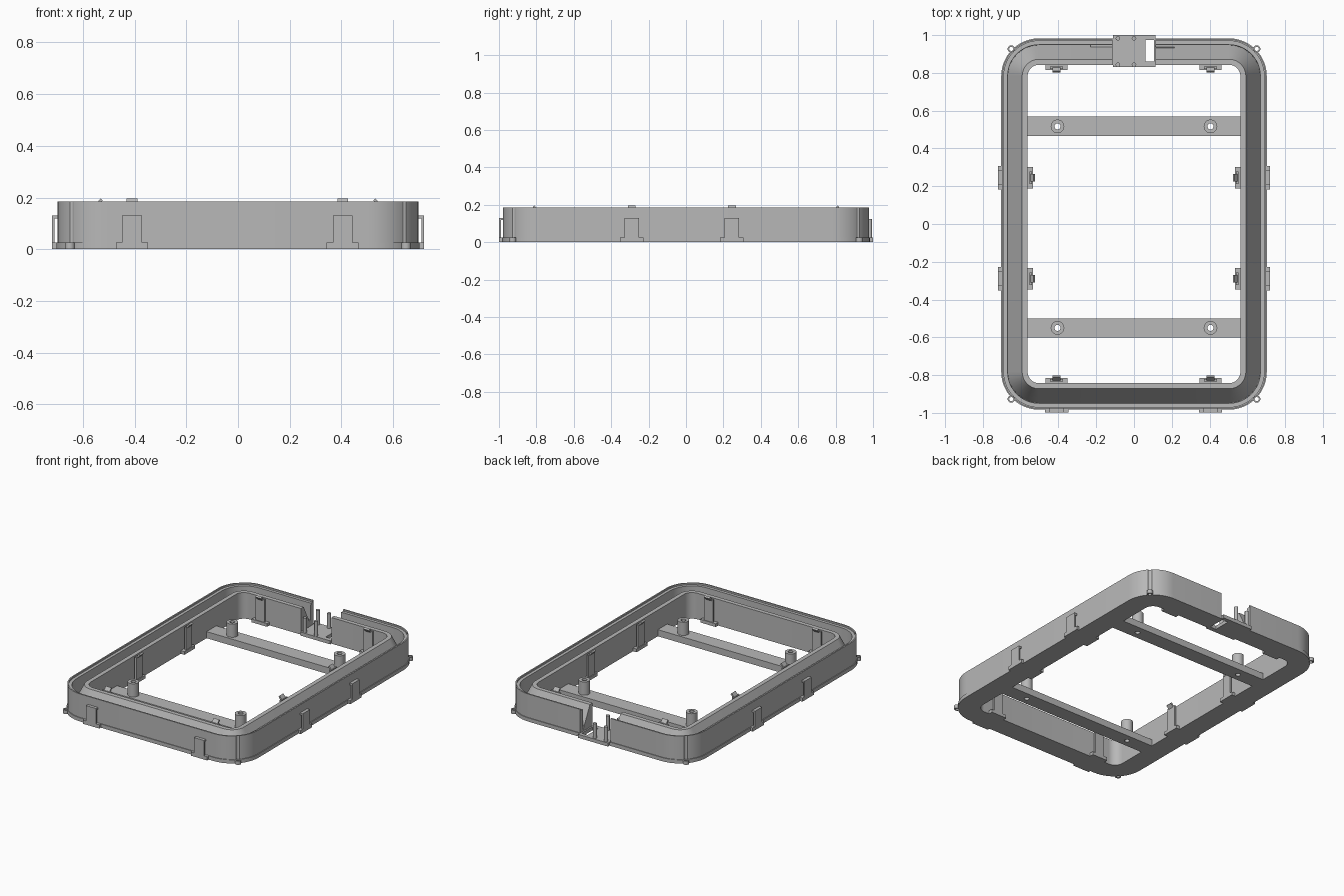
import bpy, bmesh, math
from mathutils import Vector

old = bpy.data.objects.get("Cube")
if old:
    bpy.data.objects.remove(old, do_unlink=True)

grey = bpy.data.materials.new("plain grey")
grey.use_nodes = True
grey.diffuse_color = (0.48, 0.48, 0.48, 1)
grey.node_tree.nodes["Principled BSDF"].inputs["Base Color"].default_value = (0.48, 0.48, 0.48, 1)


def make(name, bm):
    bmesh.ops.recalc_face_normals(bm, faces=bm.faces)
    mesh = bpy.data.meshes.new(name)
    bm.to_mesh(mesh)
    bm.free()
    mesh.materials.append(grey)
    ob = bpy.data.objects.new(name, mesh)
    bpy.context.collection.objects.link(ob)
    return ob


def box(name, x, y, z):
    """Box from (low, high) pairs; the pairs may come in either order."""
    bm = bmesh.new()
    bmesh.ops.create_cube(bm, size=1)
    for v in bm.verts:
        v.co = Vector([(r[0] + r[1]) / 2 + c * abs(r[1] - r[0]) for r, c in zip((x, y, z), v.co)])
    return make(name, bm)


def rod(name, x, y, r, z0, z1):
    bm = bmesh.new()
    bmesh.ops.create_cone(bm, cap_ends=True, segments=24, radius1=r, radius2=r, depth=z1 - z0)
    bmesh.ops.translate(bm, verts=bm.verts, vec=(x, y, (z0 + z1) / 2))
    return make(name, bm)


def sweep(name, profile, path, closed_path=True):
    """Loft a closed profile of (inset, z) along path(inset)."""
    bm = bmesh.new()
    loops = [[bm.verts.new((px, py, z)) for px, py in path(d)] for d, z in profile]
    for a, b in zip(loops, loops[1:] + loops[:1]):
        n = len(a)
        for i in range(n):
            bm.faces.new((a[i], a[(i + 1) % n], b[(i + 1) % n], b[i]))
    return make(name, bm)


def cut(ob, cutters):
    """Subtract the cutters, bake the result and remove the cutters."""
    for c in cutters:
        c.hide_render = True
        m = ob.modifiers.new("cut", 'BOOLEAN')
        m.operation, m.solver, m.object = 'DIFFERENCE', 'EXACT', c
    bpy.context.view_layer.update()
    baked = bpy.data.meshes.new_from_object(ob.evaluated_get(bpy.context.evaluated_depsgraph_get()))
    ob.modifiers.clear()
    ob.data = baked
    for c in cutters:
        bpy.data.objects.remove(c, do_unlink=True)


def smooth(ob):
    bpy.ops.object.select_all(action='DESELECT')
    ob.select_set(True)
    bpy.context.view_layer.objects.active = ob
    bpy.ops.object.shade_smooth_by_angle(angle=math.radians(30))


def tube(name, x, y, r, hole, z0, z1):
    def circle(d):
        return [(x + (r - d) * math.cos(a * math.pi / 12), y + (r - d) * math.sin(a * math.pi / 12))
                for a in range(24)]
    w = r - hole
    smooth(sweep(name, [(0, z0), (0, z1), (w, z1), (w, z0)], circle))


def rounded(d):
    """Rounded rectangle, inset by d from the outer base edge."""
    pts = []
    for q, (sx, sy) in enumerate(((1, 1), (-1, 1), (-1, -1), (1, -1))):
        for i in range(13):
            a = math.pi / 2 * (q + i / 12)
            pts.append((sx * 0.503 + (0.2 - d) * math.cos(a), sy * 0.783 + (0.2 - d) * math.sin(a)))
    return pts


corners = [(sx, sy) for sx in (-1, 1) for sy in (-1, 1)]

# Main frame: stepped outer wall, deep slanted channel, flat inner rim
profile = [(0, 0), (0, .025), (.005, .025), (.005, .185), (.014, .185), (.014, .174),
           (.034, .174), (.036, .03), (.111, .178), (.14, .178), (.14, 0)]
frame = sweep("frame", profile, rounded)
cutters = [box("gap_cutter", (-.115, .115), (.8, 1.1), (.02, .3)),
           box("slot_cutter", (.06, .105), (.86, .975), (-.1, .1))]
cutters += [rod("corner_cutter", sx * .65, sy * .927, .016, -.1, .3) for sx, sy in corners]
cut(frame, cutters)
smooth(frame)

# Corner screw ears
for sx, sy in corners:
    tube("corner_ear", sx * .65, sy * .927, .019, .011, 0, .025)

# Connector plate in the gap, with pegs and guide ribs
plate = box("connector_plate", (-.11, .115), (.83, 1), (0, .024))
cut(plate, [box("slot_cutter", (.06, .105), (.86, .975), (-.1, .1))])
for x in (-.085, 0):
    for y in (.843, .983):
        smooth(rod("connector_peg", x, y, .012, .02, .125))
box("guide_rib", (-.23, -.115), (.938, .95), (.03, .06))
box("guide_rib", (.115, .215), (.93, .936), (.03, .06))

# Cross bars with hollow mounting bosses
for y0, y1, yb in ((.465, .57, .517), (-.6, -.5, -.55)):
    bar = box("cross_bar", (-.565, .565), (y0, y1), (0, .045))
    cut(bar, [rod("hole_cutter", s * .405, yb, .016, -.1, .2) for s in (-1, 1)])
    for s in (-1, 1):
        tube("mounting_boss", s * .405, yb, .036, .016, .04, .135)


def clip_parts(place, wall_in, wall_out, outer):
    """Clip built along a wall; place(along, out) gives ranges in x and y."""
    def part(name, w, lo, hi, z):
        box(name, *place((-w, w), (lo, hi)), z)
    # inner latch: foot, upright and slanted hook
    part("latch_foot", .058, wall_in - .027, wall_in + .01, (0, .022))
    part("latch_upright", .034, wall_in - .022, wall_in - .01, (.02, .175))
    bm = bmesh.new()
    lo, hi = wall_in - .04, wall_in - .012
    ends = []
    for w in (-.021, .021):
        ring = []
        for d, z in ((hi, .155), (hi, .172), (lo + .008, .197), (lo, .188)):
            xs, ys = place((w, w), (d, d))
            ring.append(bm.verts.new((xs[0], ys[0], z)))
        ends.append(ring)
        bm.faces.new(ring)
    a, b = ends
    for i in range(4):
        j = (i + 1) % 4
        bm.faces.new((a[i], a[j], b[j], b[i]))
    make("latch_hook", bm)
    # outer tab: foot and upright
    if outer:
        part("tab_foot", .062, wall_out - .01, wall_out + .016, (0, .025))
        part("tab_upright", .038, wall_out + .006, wall_out + .016, (.02, .13))
        part("tab_lip", .038, wall_out - .008, wall_out + .008, (.118, .13))


# Clips on the long sides
for s in (-1, 1):
    for yc in (-.29, .245):
        clip_parts(lambda a, o: ([s * v for v in o], [yc + v for v in a]), .563, .703, True)

# Clips on the short sides; outer tabs only at the front
for s in (-1, 1):
    for xc in (-.41, .405):
        clip_parts(lambda a, o: ([xc + v for v in a], [s * v for v in o]), .843, .983, s < 0)
